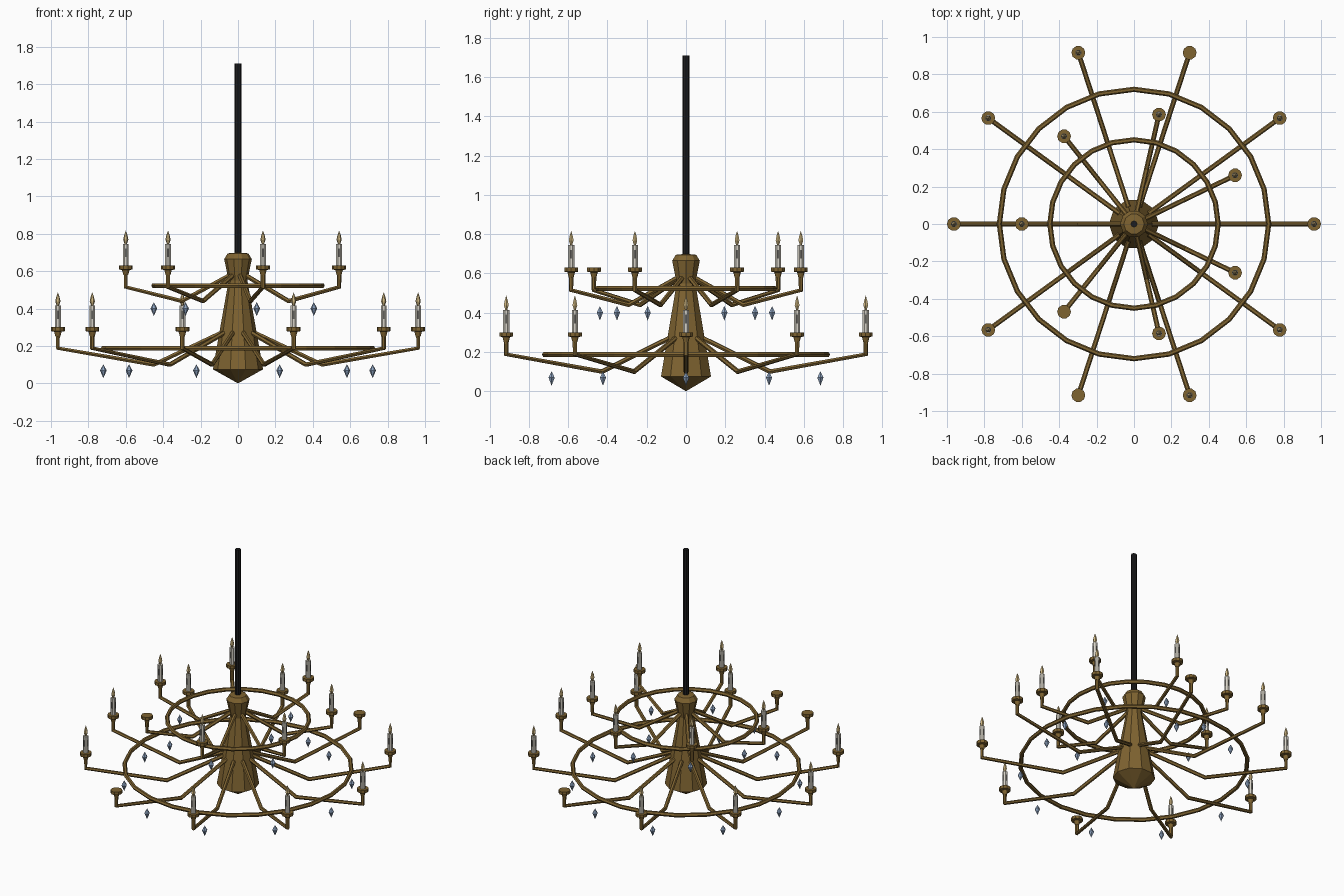
import bpy, bmesh, math
from mathutils import Vector

if "Cube" in bpy.data.objects:
    bpy.data.objects.remove(bpy.data.objects["Cube"])

def material(name, rgb):
    m = bpy.data.materials.new(name)
    m.diffuse_color = (*rgb, 1)
    m.use_nodes = True
    m.node_tree.nodes["Principled BSDF"].inputs["Base Color"].default_value = m.diffuse_color
    return m

BRASS = material("aged_brass", (0.21, 0.125, 0.03))
BLACK = material("black_iron", (0.012, 0.012, 0.013))
WAX = material("candle_wax", (0.68, 0.65, 0.57))
GREY = material("grey_wax_strip", (0.12, 0.115, 0.105))
FLAME = material("flame_bulb", (0.62, 0.47, 0.22))
GLASS = material("blue_crystal", (0.27, 0.37, 0.53))

def place(name, mesh, loc=(0, 0, 0), rot=0):
    ob = bpy.data.objects.new(name, mesh)
    ob.location = loc
    ob.rotation_euler.z = rot
    bpy.context.collection.objects.link(ob)
    return ob

def lathe(name, profile, sides, mat, turn=0.0):
    """Flat-faced solid from (radius, z) points; radius 0 closes to a tip."""
    bm = bmesh.new()
    rings = []
    for r, z in profile:
        if r == 0:
            rings.append([bm.verts.new((0, 0, z))] * sides)
        else:
            rings.append([bm.verts.new((r * math.cos(2 * math.pi * i / sides + turn),
                                        r * math.sin(2 * math.pi * i / sides + turn), z))
                          for i in range(sides)])
    for a, b in zip(rings, rings[1:]):
        for i in range(sides):
            j = (i + 1) % sides
            bm.faces.new(list(dict.fromkeys((a[i], a[j], b[j], b[i]))))
    for ring in (rings[0], rings[-1]):
        if ring[0] is not ring[1]:
            bm.faces.new(ring)
    bmesh.ops.recalc_face_normals(bm, faces=bm.faces)
    me = bpy.data.meshes.new(name)
    bm.to_mesh(me)
    bm.free()
    me.materials.append(mat)
    return me

def tube(name, points, radius, mat, cyclic=False):
    """Round bar swept along straight segments, returned as a mesh."""
    cu = bpy.data.curves.new(name + "_path", 'CURVE')
    cu.dimensions = '3D'
    cu.bevel_depth = radius
    cu.bevel_resolution = 1
    cu.use_fill_caps = True
    sp = cu.splines.new('POLY')
    sp.points.add(len(points) - 1)
    for p, co in zip(sp.points, points):
        p.co = (*co, 1)
    sp.use_cyclic_u = cyclic
    tmp = place(name + "_path", cu)
    bpy.context.view_layer.update()
    me = bpy.data.meshes.new_from_object(
        tmp.evaluated_get(bpy.context.evaluated_depsgraph_get()))
    bpy.data.objects.remove(tmp)
    bpy.data.curves.remove(cu)
    me.name = name
    me.materials.clear()
    me.materials.append(mat)
    for p in me.polygons:
        p.use_smooth = False
        p.material_index = 0
    return me

# Central body and hanging rod
place("central_body", lathe("central_body", [
    (0, 0.0), (0.134, 0.075), (0.1, 0.27), (0.05, 0.55), (0.074, 0.665),
    (0.055, 0.695), (0, 0.7)], 10, BRASS))
place("hanging_rod", lathe("hanging_rod", [(0.018, 0.68), (0.018, 1.71)], 8, BLACK))

# Candle parts, all measured from the top of the cup
cup = lathe("candle_cup", [(0.013, -0.05), (0.02, -0.024), (0.037, -0.021),
                           (0.037, 0.0)], 10, BRASS)
candle = lathe("candle", [(0.017, 0), (0.017, 0.115)], 8, WAX, math.pi / 8)
flame = lathe("flame", [(0.006, 0.115), (0.014, 0.138), (0.009, 0.162), (0, 0.187)], 6, FLAME)
crystal = lathe("crystal", [(0, -0.037), (0.018, 0.004), (0, 0.037)], 6, GLASS)

# Thin grey strips on four sides of the candle
bm = bmesh.new()
for k in range(4):
    a = k * math.pi / 2
    out = Vector((math.cos(a), math.sin(a), 0))
    side = Vector((-out.y, out.x, 0)) * 0.005
    f = [bm.verts.new(out * 0.0165 + side * s + Vector((0, 0, z)))
         for s, z in ((-1, 0.045), (1, 0.045), (1, 0.09), (-1, 0.09))]
    bm.faces.new(f)
strip = bpy.data.meshes.new("candle_strips")
bm.to_mesh(strip)
bm.free()
strip.materials.append(GREY)

def tier(label, count, start, arm_path, ring_r, ring_z, cup_top, crystal_z, empty):
    ring = [(ring_r * math.cos(i * math.pi / 12), ring_r * math.sin(i * math.pi / 12), ring_z)
            for i in range(24)]
    place(label + "_ring", tube(label + "_ring", ring, 0.014, BRASS, True))
    arm = tube(label + "_arm", [(r, 0, z) for r, z in arm_path], 0.013, BRASS)
    end_r = arm_path[-1][0]
    for i in range(count):
        a = start + 2 * math.pi * i / count
        c, s = math.cos(a), math.sin(a)
        loc = (end_r * c, end_r * s, cup_top)
        place(f"{label}_arm_{i}", arm, rot=a)
        place(f"{label}_cup_{i}", cup, loc)
        place(f"{label}_crystal_{i}", crystal, (ring_r * c, ring_r * s, crystal_z))
        if i not in empty:                      # some cups have lost their candle
            place(f"{label}_candle_{i}", candle, loc)
            place(f"{label}_candle_strips_{i}", strip, loc)
            place(f"{label}_flame_{i}", flame, loc)

# Two tiers of arms
tier("lower", 10, 0, [(0.08, 0.275), (0.45, 0.1), (0.963, 0.188), (0.963, 0.285)],
     0.72, 0.187, 0.3, 0.065, {2, 7})
tier("upper", 7, math.pi, [(0.05, 0.575), (0.3, 0.44), (0.6, 0.515), (0.6, 0.615)],
     0.45, 0.523, 0.63, 0.397, {1})
